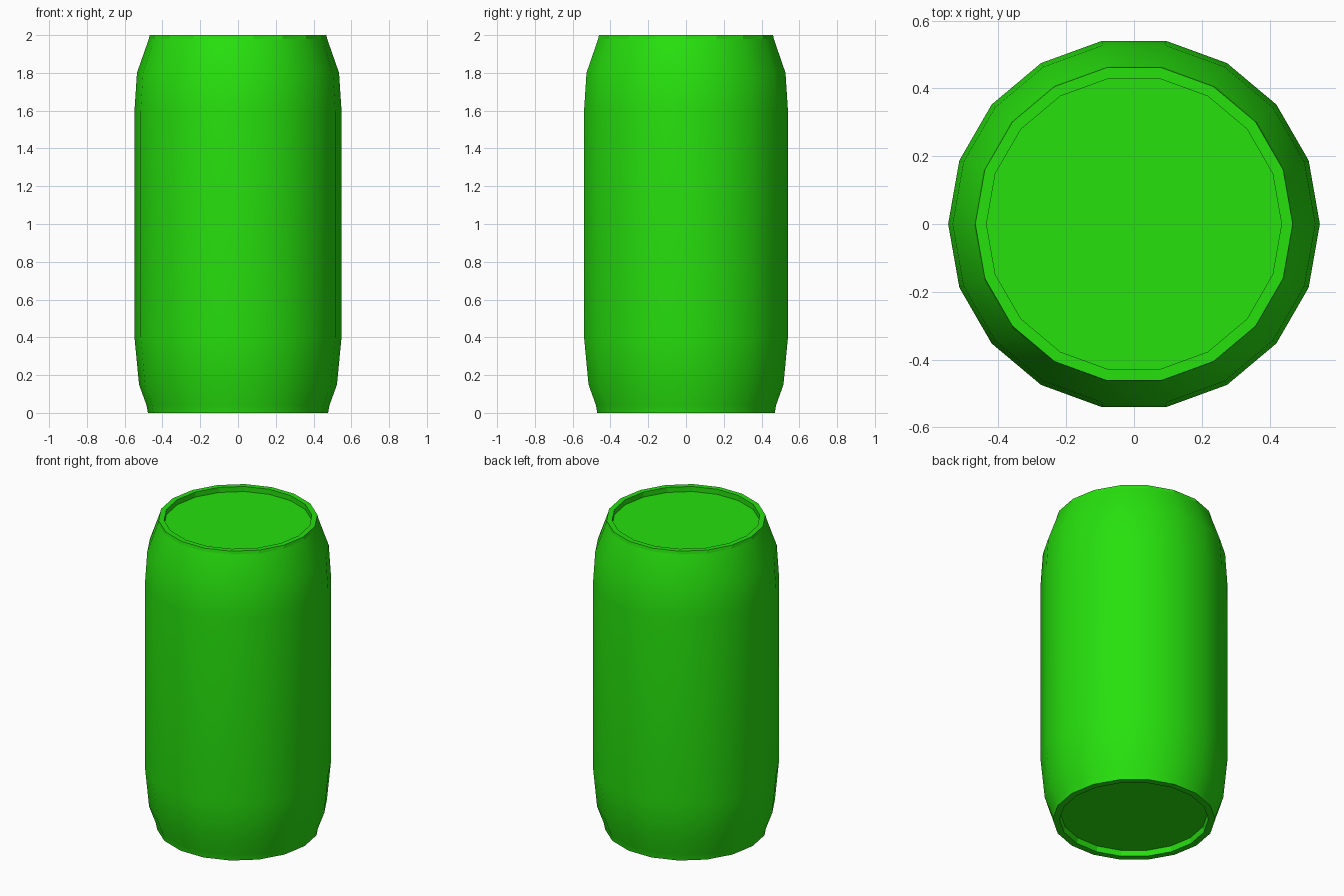
import bpy, bmesh, math

cube = bpy.data.objects.get("Cube")
if cube:
    bpy.data.objects.remove(cube, do_unlink=True)

SIDES = 18

# Single green paint
green = bpy.data.materials.new("bright_green")
green.use_nodes = True
colour = (0.02, 0.75, 0.004, 1)
green.diffuse_color = colour
green.node_tree.nodes["Principled BSDF"].inputs["Base Color"].default_value = colour

# Half section of the can: (radius, height) from recessed base to recessed lid
section = [
    (0.43, 0.035), (0.437, 0.0), (0.477, 0.0), (0.484, 0.04), (0.524, 0.15),
    (0.548, 0.40), (0.548, 1.60), (0.535, 1.80), (0.472, 1.98),
    (0.468, 2.0), (0.435, 2.0), (0.435, 1.967),
]


def ring(bm, radius, z):
    step = math.tau / SIDES
    return [bm.verts.new((radius * math.cos(i * step), radius * math.sin(i * step), z))
            for i in range(SIDES)]


# Can body: lathe the section, then close base and lid
bm = bmesh.new()
rings = [ring(bm, r, z) for r, z in section]
for k, (low, high) in enumerate(zip(rings, rings[1:])):
    for i in range(SIDES):
        j = (i + 1) % SIDES
        face = bm.faces.new((low[i], low[j], high[j], high[i]))
        # Rims stay faceted, the wall between them is smooth
        face.smooth = 2 <= k <= 7
bm.faces.new(list(reversed(rings[0])))
bm.faces.new(rings[-1])

# Crisp edges where flat rims meet the smooth wall
for edge in bm.edges:
    if len({face.smooth for face in edge.link_faces}) > 1:
        edge.smooth = False

mesh = bpy.data.meshes.new("can_body")
bm.to_mesh(mesh)
bm.free()
mesh.materials.append(green)
can = bpy.data.objects.new("can_body", mesh)
bpy.context.collection.objects.link(can)
